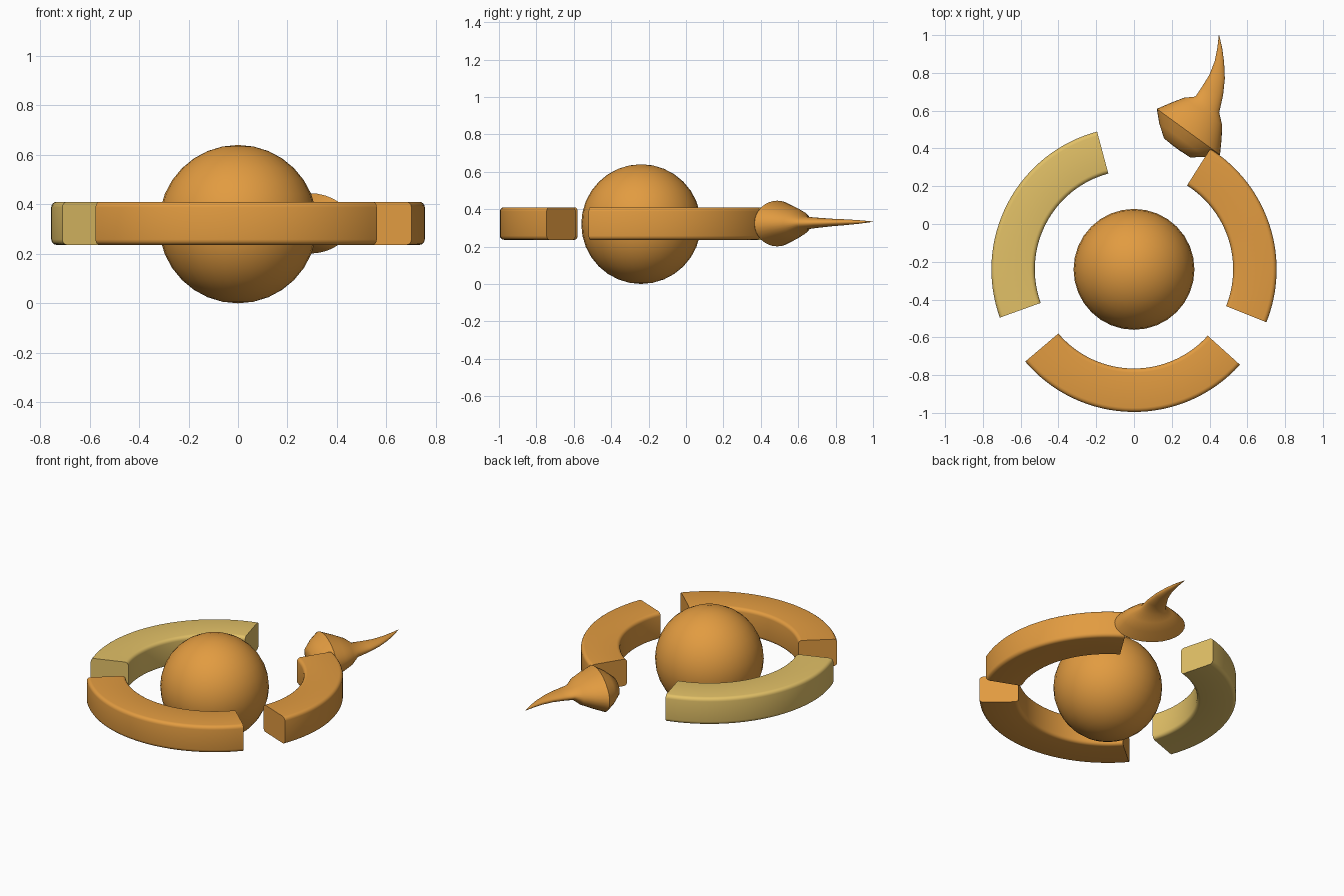
import bpy, bmesh, math
from mathutils import Vector

cube = bpy.data.objects.get("Cube")
if cube:
    bpy.data.objects.remove(cube, do_unlink=True)

CENTRE = Vector((0, -0.24, 0.323))


def material(name, colour):
    m = bpy.data.materials.new(name)
    m.use_nodes = True
    m.diffuse_color = colour
    node = m.node_tree.nodes["Principled BSDF"]
    node.inputs["Base Color"].default_value = colour
    node.inputs["Roughness"].default_value = 0.6
    return m


orange = material("orange", (0.76, 0.33, 0.052, 1))
straw = material("straw yellow", (0.76, 0.53, 0.135, 1))


def finish(obj, mat, angle):
    obj.data.materials.append(mat)
    bpy.ops.object.select_all(action='DESELECT')
    obj.select_set(True)
    bpy.context.view_layer.objects.active = obj
    bpy.ops.object.shade_smooth_by_angle(angle=math.radians(angle))


def loft(name, rings, mat, angle):
    """Skin a list of equally long point loops and cap both ends."""
    bm = bmesh.new()
    loops = [[bm.verts.new(p) for p in ring] for ring in rings]
    n = len(loops[0])
    for a, b in zip(loops, loops[1:]):
        for i in range(n):
            j = (i + 1) % n
            bm.faces.new((a[i], a[j], b[j], b[i]))
    bm.faces.new(loops[0])
    bm.faces.new(loops[-1])
    bmesh.ops.recalc_face_normals(bm, faces=bm.faces)
    mesh = bpy.data.meshes.new(name)
    bm.to_mesh(mesh)
    bm.free()
    obj = bpy.data.objects.new(name, mesh)
    bpy.context.collection.objects.link(obj)
    finish(obj, mat, angle)


# Central ball
bpy.ops.mesh.primitive_uv_sphere_add(segments=32, ring_count=16, radius=0.32,
                                     location=(0, CENTRE.y, 0.32))
ball = bpy.context.object
ball.name = "ball"
finish(ball, orange, 40)

# Rounded rectangle swept along an arc for each ring segment
MID, HALF_W, HALF_H, ROUND = 0.64, 0.115, 0.087, 0.022
section = []
for k, (sx, sz) in enumerate([(1, 1), (-1, 1), (-1, -1), (1, -1)]):
    for s in range(5):
        t = math.radians(90 * k + 22.5 * s)
        section.append((MID + sx * (HALF_W - ROUND) + ROUND * math.cos(t),
                        sz * (HALF_H - ROUND) + ROUND * math.sin(t)))


def ring_segment(name, start, end, mat):
    rings = []
    for i in range(33):
        t = math.radians(start + (end - start) * i / 32)
        rings.append([CENTRE + Vector((r * math.cos(t), r * math.sin(t), z))
                      for r, z in section])
    loft(name, rings, mat, 40)


ring_segment("front_ring_segment", 220.3, 318, orange)
ring_segment("left_ring_segment", -21.8, 57.7, orange)
ring_segment("right_ring_segment", 105, 199.8, straw)

# Flattened barb with a curved spike: centre x, y, heading, radius, height ratio
barb = [
    (0.225, 0.401, 54, 0.02, 0.59),
    (0.228, 0.403, 54, 0.085, 0.59),
    (0.257, 0.444, 54, 0.153, 0.59),
    (0.288, 0.488, 54, 0.207, 0.59),
    (0.330, 0.545, 54, 0.165, 0.58),
    (0.366, 0.595, 54, 0.125, 0.55),
    (0.388, 0.632, 56, 0.076, 0.46),
    (0.416, 0.705, 68, 0.060, 0.45),
    (0.440, 0.780, 77, 0.042, 0.48),
    (0.452, 0.860, 86, 0.025, 0.6),
    (0.454, 0.930, 92, 0.013, 0.7),
    (0.450, 1.000, 94, 0.001, 1),
]
rings = []
for x, y, heading, radius, ratio in barb:
    h = math.radians(heading)
    side = Vector((math.sin(h), -math.cos(h), 0))
    centre = Vector((x, y, 0.323 + 0.01 * max(0, (y - 0.5) * 2)))
    rings.append([centre + side * radius * math.cos(t)
                  + Vector((0, 0, radius * ratio * math.sin(t)))
                  for t in (math.tau * i / 32 for i in range(32))])
loft("curved_barb", rings, orange, 50)
